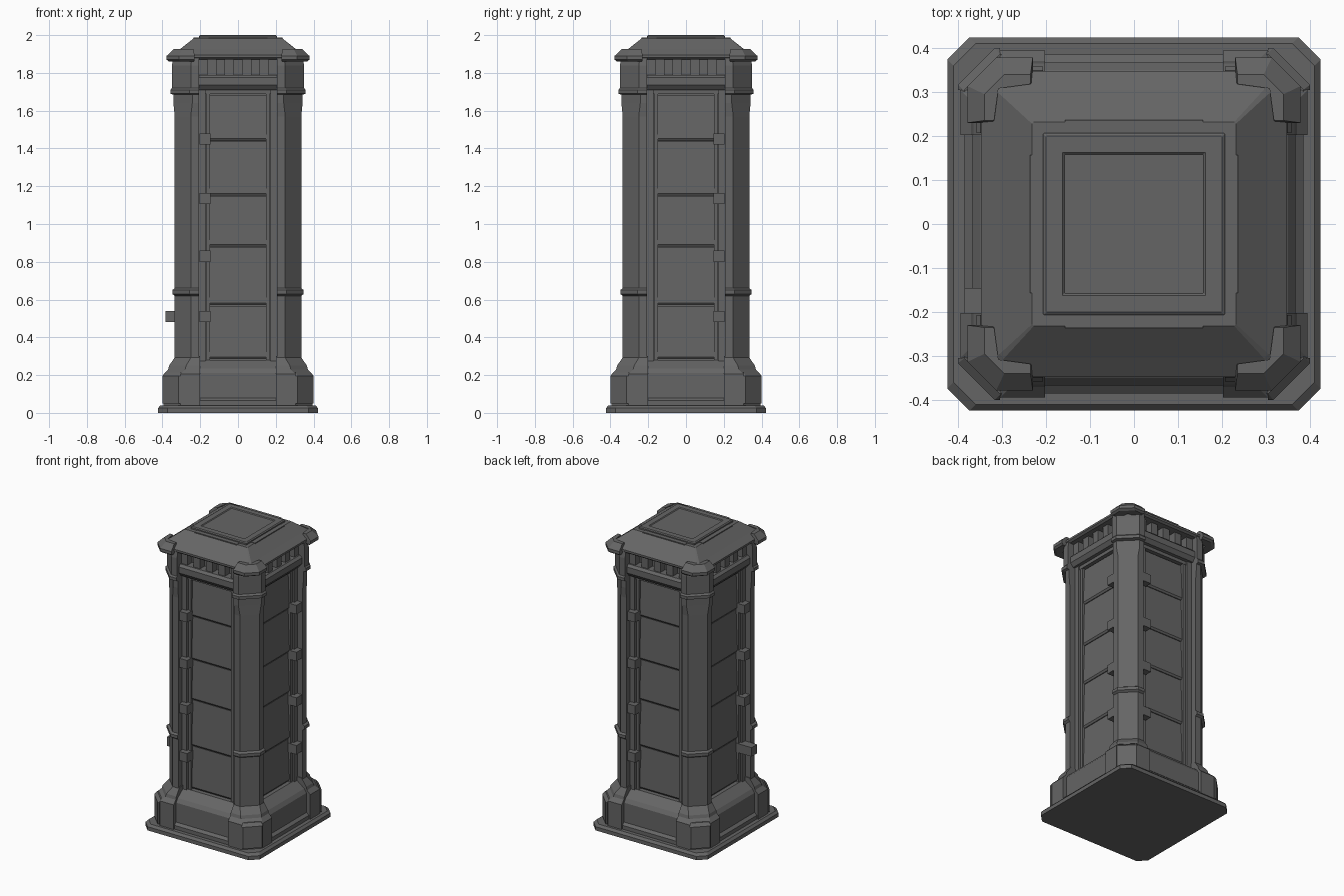
import bpy
import bmesh
from math import pi
from mathutils import Matrix

cube = bpy.data.objects.get("Cube")
if cube:
    bpy.data.objects.remove(cube)

GREY = (0.13, 0.13, 0.13, 1)
metal = bpy.data.materials.new("dark grey metal")
metal.use_nodes = True
metal.diffuse_color = GREY
metal.node_tree.nodes["Principled BSDF"].inputs["Base Color"].default_value = GREY


def finish(name, bm, turn=0):
    """Turn a mesh about the vertical axis and add it to the scene."""
    bmesh.ops.rotate(bm, verts=bm.verts, matrix=Matrix.Rotation(turn * pi / 2, 3, 'Z'))
    bmesh.ops.recalc_face_normals(bm, faces=bm.faces)
    mesh = bpy.data.meshes.new(name)
    bm.to_mesh(mesh)
    bm.free()
    mesh.materials.append(metal)
    obj = bpy.data.objects.new(name, mesh)
    bpy.context.collection.objects.link(obj)


def loft(name, rings, turn=0):
    """Skin a list of closed rings and cap both ends."""
    bm = bmesh.new()
    loops = [[bm.verts.new(p) for p in ring] for ring in rings]
    n = len(loops[0])
    for low, high in zip(loops, loops[1:]):
        for i in range(n):
            j = (i + 1) % n
            bm.faces.new((low[i], low[j], high[j], high[i]))
    bm.faces.new(loops[0])
    bm.faces.new(loops[-1])
    finish(name, bm, turn)


def box(name, x, y, z, turn=0):
    loft(name, [[(x[0], y[0], h), (x[1], y[0], h), (x[1], y[1], h), (x[0], y[1], h)]
                for h in z], turn)


def bar(name, profile, x0, x1, turn):
    """Extrude a (depth, height) profile along x on the front side."""
    loft(name, [[(x, -d, z) for d, z in profile] for x in (x0, x1)], turn)


def octagon(z, h, c):
    k = h - c
    return [(k, -h, z), (h, -k, z), (h, k, z), (k, h, z),
            (-k, h, z), (-h, k, z), (-h, -k, z), (-k, -h, z)]


def corner(z, h, c, inner):
    k = h - c
    return [(inner, -h, z), (k, -h, z), (h, -k, z), (h, -inner, z), (inner, -inner, z)]


# Base plate and central body
loft("base_plate", [octagon(0, .424, .05), octagon(.025, .424, .05), octagon(.04, .41, .05)])
box("body_core", (-.255, .255), (-.255, .255), (.03, 1.9))

# Roof with raised lid and framed top
loft("roof", [octagon(1.872, .335, .03), octagon(1.882, .348, .03),
              octagon(1.895, .348, .03), octagon(1.927, .305, .01),
              octagon(1.985, .232, .004)])
loft("roof_lid", [octagon(1.97, .207, .002), octagon(1.995, .207, .002),
                  octagon(2.0, .2, .002), octagon(2.0, .163, .002),
                  octagon(1.995, .158, .002)])

COLUMN = [(.2, .335, .085), (.62, .335, .085), (.63, .348, .09), (.65, .348, .09),
          (.66, .335, .085), (1.57, .335, .085), (1.64, .342, .1),
          (1.685, .342, .1), (1.69, .358, .1), (1.71, .358, .1), (1.72, .35, .1),
          (1.84, .35, .1), (1.88, .343, .1)]
PEDESTAL = [(.03, .394, .09), (.205, .394, .09), (.23, .37, .09),
            (.25, .365, .09), (.3, .33, .085)]
CORNER_PLATE = [(.05, .4, .084), (.195, .4, .084), (.215, .385, .084)]
PANEL_EDGES = [.285, .57, .88, 1.15, 1.44, 1.685]
HINGES = [.51, .83, 1.135, 1.45]

for side in range(4):
    # Corner column, pedestal and raised plate
    for name, rings, inner in (("corner_column", COLUMN, .207),
                               ("pedestal", PEDESTAL, .202),
                               ("pedestal_plate", CORNER_PLATE, .305)):
        loft(name, [corner(*ring, inner) for ring in rings], side)

    # L-shaped roof bracket with sloping top
    rings = []
    for z, h, c, a in ((1.86, .366, .065, .235), (1.87, .378, .065, .23),
                       (1.89, .378, .065, .23), (1.927, .34, .045, .235)):
        rings.append([(a, -h, z), (h - c, -h, z), (h, c - h, z), (h, -a, z),
                      (.318, -a, z), (.308, -.308, z), (a, -.318, z)])
    loft("roof_bracket", rings, side)

    # Plinth between the pedestals
    bar("plinth", [(.2, .03), (.385, .03), (.385, .065), (.367, .08), (.367, .21),
                   (.35, .235), (.29, .28), (.2, .28)], -.205, .205, side)

    # Overlapping door panels
    for low, high in zip(PANEL_EDGES, PANEL_EDGES[1:]):
        bar("door_panel", [(.24, low), (.27, low), (.278, low + .012),
                           (.268, high - .003), (.24, high - .003)], -.15, .15, side)

    # Door frame
    for s in (-1, 1):
        for name, a, b, depth in (("frame_bead", .148, .168, .285),
                                  ("frame_stile", .173, .21, .296)):
            box(name, sorted((s * a, s * b)), (-depth, -.24), (.27, 1.72), side)
    bar("frame_head", [(.24, 1.688), (.287, 1.688), (.287, 1.71), (.24, 1.71)], -.2, .2, side)

    # Ledge and slotted frieze under the roof
    bar("frieze_ledge", [(.24, 1.71), (.31, 1.71), (.33, 1.735), (.33, 1.775),
                         (.315, 1.79), (.24, 1.79)], -.21, .21, side)
    for i in range(-2, 3):
        x = i * .0925
        box("frieze_bar", (x - .024, x + .024), (-.305, -.24), (1.78, 1.885), side)

    # Hinge blocks, beside the same pair of opposite corners
    s = -1 if side % 2 == 0 else 1
    for i, z in enumerate(HINGES):
        depth = .385 if side == 3 and i == 0 else .332
        box("hinge", sorted((s * .145, s * .203)), (-depth, -.25), (z - .03, z + .03), side)

    # Thin strip beside the roof lid
    box("roof_strip", (-.157, .157), (-.236, -.2), (1.965, 1.988), side)
